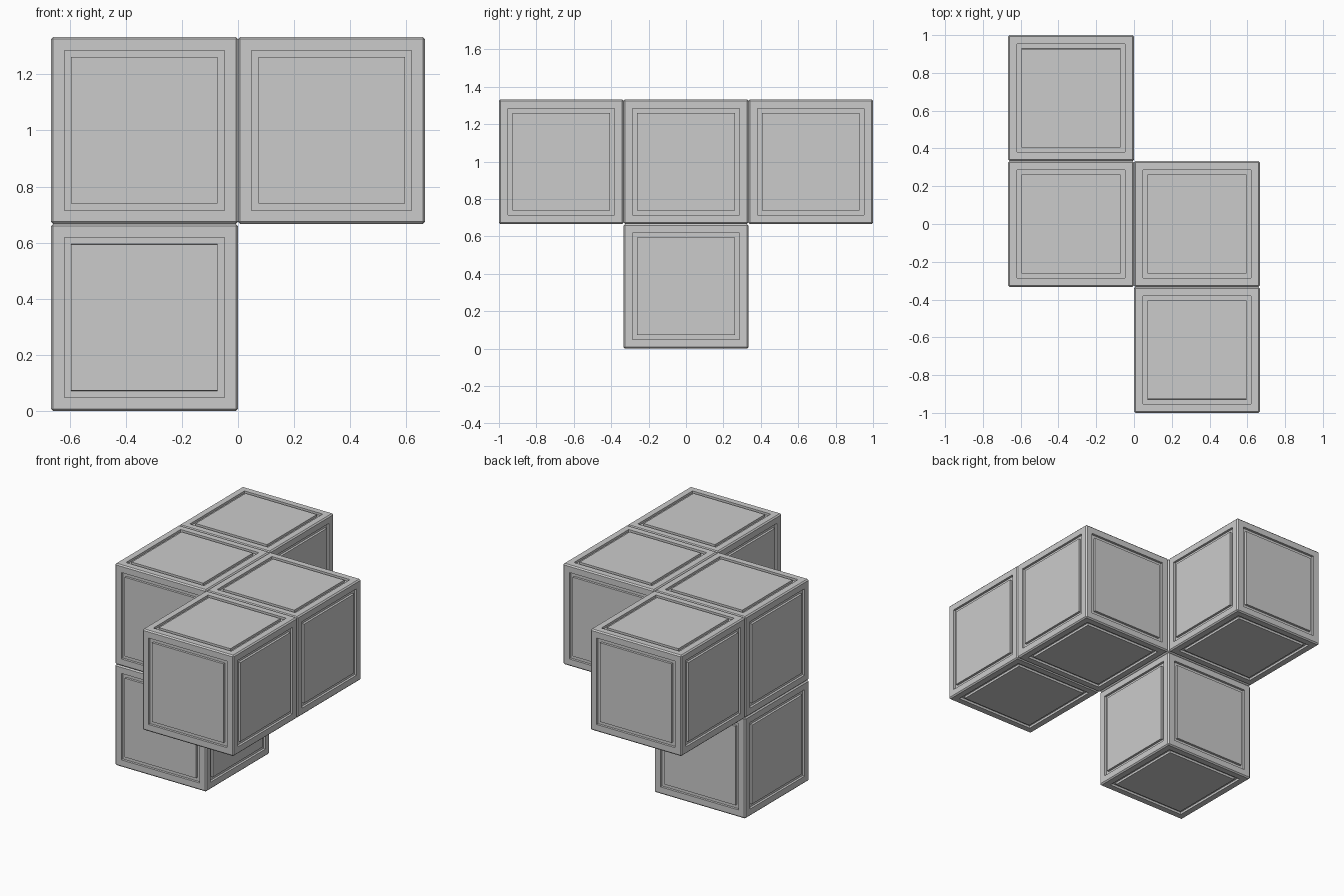
import bpy
import bmesh

if "Cube" in bpy.data.objects:
    bpy.data.objects.remove(bpy.data.objects["Cube"])

S = 2 / 3          # cube side and grid pitch
BEVEL = 0.008      # chamfer on the cube edges
FRAME = 0.048      # cube edge to groove
GROOVE = 0.024     # groove width
DEPTH = 0.015      # groove depth


def panel_cube_mesh():
    """Chamfered cube with a square groove cut in each face."""
    bm = bmesh.new()
    bmesh.ops.create_cube(bm, size=S)
    bmesh.ops.bevel(bm, geom=bm.edges[:], offset=BEVEL, offset_type='OFFSET',
                    segments=1, profile=0.5, affect='EDGES')
    bm.normal_update()
    panels = [f for f in bm.faces if f.calc_area() > 0.2]
    # frame, groove outer wall, groove floor, groove inner wall
    for thickness, depth in ((FRAME - BEVEL, 0), (0.0002, -DEPTH),
                             (GROOVE, 0), (0.0002, DEPTH)):
        bmesh.ops.inset_individual(bm, faces=panels, thickness=thickness,
                                   depth=depth, use_even_offset=True)
        bm.normal_update()
    mesh = bpy.data.meshes.new("panel_cube")
    bm.to_mesh(mesh)
    bm.free()
    return mesh


mesh = panel_cube_mesh()

# Cube cells: x and z in half pitches, y in whole pitches
cubes = {
    "lower_cube": (-1, 0, 1),
    "upper_left_cube": (-1, 0, 3),
    "upper_left_back_cube": (-1, 1, 3),
    "upper_right_cube": (1, 0, 3),
    "upper_right_front_cube": (1, -1, 3),
}
for name, (i, j, k) in cubes.items():
    ob = bpy.data.objects.new(name, mesh)
    ob.location = (i * S / 2, j * S, k * S / 2)
    bpy.context.collection.objects.link(ob)
